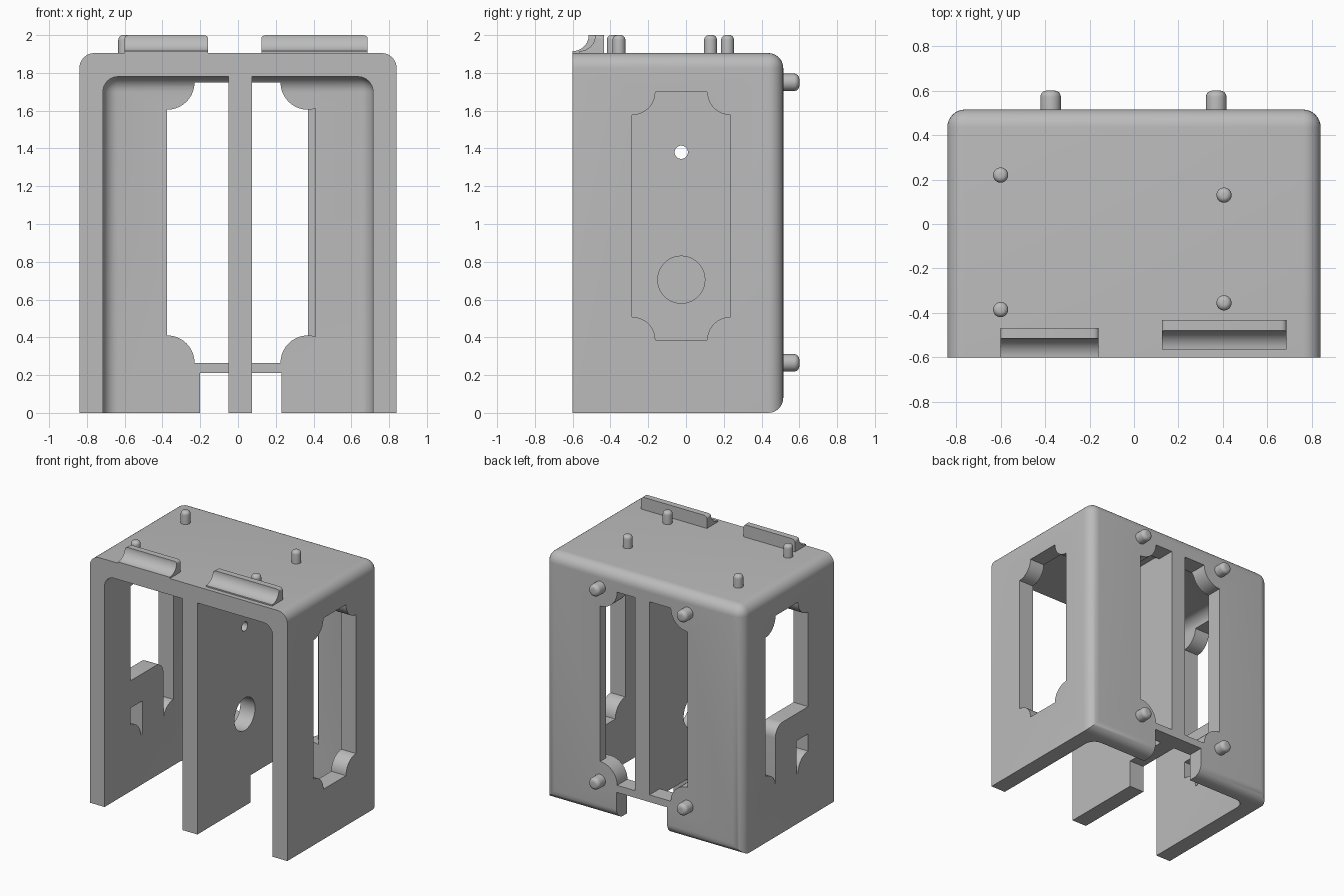
import bpy, bmesh, math
from mathutils import Matrix, Vector

if "Cube" in bpy.data.objects:
    bpy.data.objects.remove(bpy.data.objects["Cube"])

# Single plain grey
grey = bpy.data.materials.new("plain_grey")
grey.use_nodes = True
GREY = (0.5, 0.5, 0.5, 1)
grey.diffuse_color = GREY
grey.node_tree.nodes["Principled BSDF"].inputs["Base Color"].default_value = GREY


def finish(name, bm):
    bmesh.ops.recalc_face_normals(bm, faces=bm.faces)
    mesh = bpy.data.meshes.new(name)
    bm.to_mesh(mesh)
    bm.free()
    mesh.materials.append(grey)
    obj = bpy.data.objects.new(name, mesh)
    bpy.context.collection.objects.link(obj)
    return obj


def box(name, lo, hi, fillet=0):
    """Box; a fillet rounds the back edges and the two top side edges."""
    lo, hi = Vector(lo), Vector(hi)
    bm = bmesh.new()
    bmesh.ops.create_cube(bm, size=1)
    for v in bm.verts:
        v.co = Vector(((lo + hi) / 2)[i] + v.co[i] * (hi - lo)[i] for i in range(3))
    if fillet:
        def rounded(e):
            a, b = (v.co for v in e.verts)
            back = min(a.y, b.y) > hi.y - 1e-4
            top_side = min(a.z, b.z) > hi.z - 1e-4 and abs(a.x - b.x) < 1e-4
            return back or top_side
        bmesh.ops.bevel(bm, geom=[e for e in bm.edges if rounded(e)], offset=fillet,
                        segments=8, profile=0.5, affect='EDGES')
    return finish(name, bm)


def prism(name, points, x0, x1):
    """Extrude a (y, z) profile along x."""
    bm = bmesh.new()
    face = bm.faces.new([bm.verts.new((x0, y, z)) for y, z in points])
    out = bmesh.ops.extrude_face_region(bm, geom=[face])
    for v in out["geom"]:
        if isinstance(v, bmesh.types.BMVert):
            v.co.x = x1
    return finish(name, bm)


def arc(cy, cz, r, a0, a1, n=10):
    angles = [math.radians(a0 + (a1 - a0) * i / n) for i in range(n + 1)]
    return [(cy + r * math.cos(a), cz + r * math.sin(a)) for a in angles]


def cylinder(name, centre, r, length, axis, round_end=0):
    """Cylinder starting at centre and running along +axis."""
    bm = bmesh.new()
    bmesh.ops.create_cone(bm, cap_ends=True, segments=40, radius1=r, radius2=r, depth=length,
                          matrix=Matrix.Translation((0, 0, length / 2)))
    if round_end:
        rim = [e for e in bm.edges if all(v.co.z > length - 1e-4 for v in e.verts)]
        bmesh.ops.bevel(bm, geom=rim, offset=round_end, segments=6, profile=0.5, affect='EDGES')
    turn = Vector((0, 0, 1)).rotation_difference(Vector(axis)).to_matrix().to_4x4()
    bm.transform(Matrix.Translation(centre) @ turn)
    return finish(name, bm)


def combine(target, tools, operation='DIFFERENCE'):
    for tool in tools:
        mod = target.modifiers.new("combine", 'BOOLEAN')
        mod.operation, mod.solver, mod.object = operation, 'EXACT', tool
        bpy.context.view_layer.objects.active = target
        bpy.ops.object.modifier_apply(modifier=mod.name)
        bpy.data.objects.remove(tool)
    return target


W, FRONT, BACK, TOP = 0.84, -0.6, 0.515, 1.905
WALL = 0.125
X, Y, Z = (1, 0, 0), (0, 1, 0), (0, 0, 1)

# Housing shell, open at the front and bottom
housing = box("housing", (-W, FRONT, 0), (W, BACK, TOP), 0.08)
combine(housing, [box("cavity", (WALL - W, -1, -1), (W - WALL, BACK - WALL, TOP - WALL), 0.08)])


# Side windows with scooped corners
def side_window(x0):
    y0, y1, z0, z1 = -0.285, 0.235, 0.385, 1.70
    corners = [cylinder("corner", (x0 - 0.1, y, z), 0.123, 0.6, X) for y in (y0, y1) for z in (z0, z1)]
    return combine(box("window", (x0, y0, z0), (x0 + 0.4, y1, z1)), corners)


right_window = side_window(-1)
web = [(-0.4, 0.64), (-0.14, 0.64), (-0.14, 0.3), (0.115, 0.3)]
web += arc(0.025, 0.76, 0.09, 0, 90) + [(-0.4, 0.85)]
combine(right_window, [prism("web", web, -1.2, -0.4)])

# Back window, with a shallow rebate on the inside of one edge
PIN_X, PIN_Z = (-0.375, 0.37), (0.265, 1.75)


def back_window(x0, x1, y0, y1):
    corners = [cylinder("corner", (x, 0, z), 0.145, 1, Y) for x in PIN_X for z in PIN_Z]
    return combine(box("window", (x0, y0, PIN_Z[0]), (x1, y1, PIN_Z[1])), corners)


combine(housing, [
    side_window(0.6), right_window,
    back_window(*PIN_X, 0.3, 0.7),
    back_window(0.15, 0.41, 0.3, 0.445),
    box("cable_notch", (-0.2, 0.3, -0.1), (0.23, 0.7, 0.21)),
])

# Divider, cut away at its rear foot and drilled twice
divider = prism("divider", [(FRONT, 0), (0.045, 0), (0.045, 0.21), (BACK, 0.21),
                            (BACK, 1.82), (FRONT, 1.82)], -0.05, 0.075)
combine(divider, [cylinder("hole", (-0.3, -0.025, z), r, 0.6, X)
                  for z, r in ((1.38, 0.035), (0.705, 0.125))])
combine(housing, [divider], 'UNION')
parts = [housing]

# Locating pins on the back and the top
for i, (x, z) in enumerate((x, z) for x in PIN_X for z in PIN_Z):
    parts.append(cylinder(f"back_pin_{i + 1}", (x, BACK - 0.03, z), 0.046, 0.115, Y, 0.028))
for i, (x, y) in enumerate(((-0.6, 0.22), (-0.6, -0.385), (0.405, 0.13), (0.405, -0.355))):
    parts.append(cylinder(f"top_pin_{i + 1}", (x, y, TOP - 0.03), 0.034, 0.125, Z, 0.025))

# Scooped lips along the front of the top
for name, x0, x1, y in (("right_lip", -0.6, -0.16, -0.515), ("left_lip", 0.125, 0.685, -0.48)):
    scoop = arc(y - 0.085, 2.0, 0.085, 0, -90)
    lip = prism(name, [(y + 0.047, 2.0)] + scoop + [(y - 0.085, 1.89), (y + 0.047, 1.89)], x0, x1)
    bm = bmesh.new()
    bm.from_mesh(lip.data)
    ends = [e for e in bm.edges if all(v.co.z > 1.999 for v in e.verts)
            and abs(e.verts[0].co.x - e.verts[1].co.x) < 1e-4]
    bmesh.ops.bevel(bm, geom=ends, offset=0.025, segments=5, profile=0.5, affect='EDGES')
    bm.to_mesh(lip.data)
    bm.free()
    parts.append(lip)

# Smooth the fillets and round parts, keep edges sharp
bpy.ops.object.select_all(action='DESELECT')
for part in parts:
    part.select_set(True)
bpy.context.view_layer.objects.active = housing
bpy.ops.object.shade_smooth_by_angle(angle=math.radians(30))
